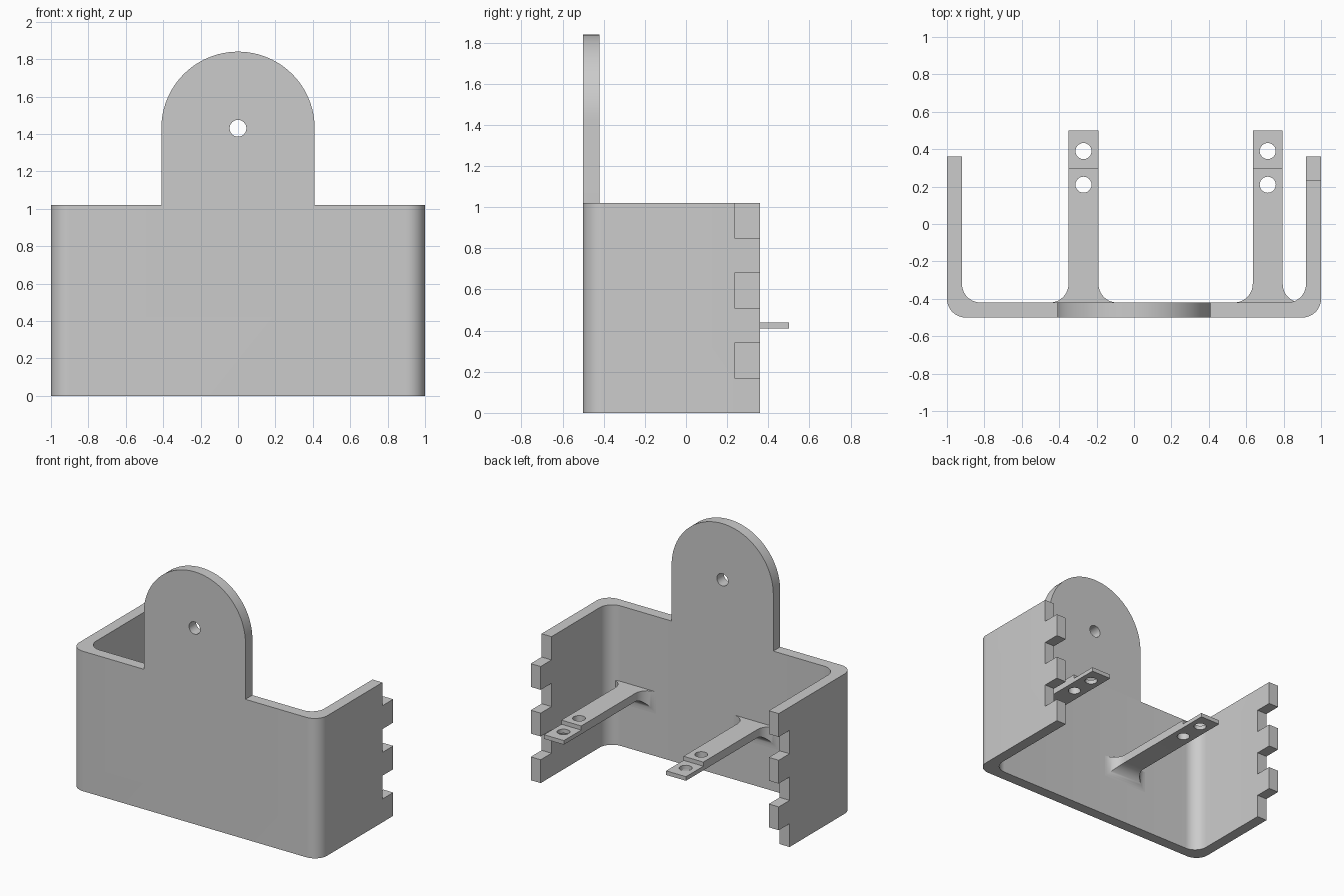
import bpy, bmesh
from math import sin, cos, pi, radians
from mathutils import Vector

if "Cube" in bpy.data.objects:
    bpy.data.objects.remove(bpy.data.objects["Cube"])

grey = bpy.data.materials.new("light grey")
grey.use_nodes = True
grey.diffuse_color = (0.6, 0.6, 0.6, 1)
grey.node_tree.nodes["Principled BSDF"].inputs["Base Color"].default_value = grey.diffuse_color

# Main sizes
FRONT, BACK, HEIGHT, THICK = -0.5, 0.36, 1.02, 0.08
INNER = FRONT + THICK
FILLET = 0.1
AXES = {"x": Vector((1, 0, 0)), "y": Vector((0, 1, 0)), "z": Vector((0, 0, 1))}


def arc(cx, cy, r, start, end, n=12):
    angles = [radians(start + (end - start) * i / n) for i in range(n + 1)]
    return [(cx + r * cos(a), cy + r * sin(a)) for a in angles]


def prism(name, points, axis, low, high):
    """Extrude a 2D outline along an axis from low to high."""
    place = {"x": lambda u, v: (low, u, v),
             "y": lambda u, v: (u, low, v),
             "z": lambda u, v: (u, v, low)}[axis]
    bm = bmesh.new()
    face = bm.faces.new([bm.verts.new(place(u, v)) for u, v in points])
    ext = bmesh.ops.extrude_face_region(bm, geom=[face])
    verts = [g for g in ext["geom"] if isinstance(g, bmesh.types.BMVert)]
    bmesh.ops.translate(bm, verts=verts, vec=AXES[axis] * (high - low))
    bmesh.ops.recalc_face_normals(bm, faces=bm.faces)
    mesh = bpy.data.meshes.new(name)
    bm.to_mesh(mesh)
    bm.free()
    mesh.materials.append(grey)
    obj = bpy.data.objects.new(name, mesh)
    bpy.context.collection.objects.link(obj)
    return obj


def box(name, x0, x1, y0, y1, z0, z1):
    return prism(name, [(x0, y0), (x1, y0), (x1, y1), (x0, y1)], "z", z0, z1)


def combine(obj, other, operation):
    """Apply a boolean and remove the helper."""
    other.hide_render = True
    mod = obj.modifiers.new("cut", "BOOLEAN")
    mod.operation, mod.object, mod.solver = operation, other, "EXACT"
    bpy.context.view_layer.objects.active = obj
    bpy.ops.object.modifier_apply(modifier=mod.name)
    bpy.data.objects.remove(other)


def smooth(obj):
    bpy.ops.object.select_all(action="DESELECT")
    obj.select_set(True)
    bpy.context.view_layer.objects.active = obj
    bpy.ops.object.shade_smooth_by_angle(angle=radians(30))


# U-shaped wall with rounded corners
side = 1 - THICK
outline = [(-1, BACK)]
outline += arc(-1 + FILLET, FRONT + FILLET, FILLET, 180, 270)
outline += arc(1 - FILLET, FRONT + FILLET, FILLET, 270, 360)
outline += [(1, BACK), (side, BACK)]
outline += arc(side - FILLET, INNER + FILLET, FILLET, 0, -90)
outline += arc(-side + FILLET, INNER + FILLET, FILLET, 270, 180)
outline += [(-side, BACK)]
wall = prism("bracket_wall", outline, "z", 0, HEIGHT)

# Rounded mounting tab rising from the front wall
TAB_R, TAB_Z = 0.41, 1.43
tab = prism("mounting_tab", [(-TAB_R, HEIGHT / 2)] + arc(0, TAB_Z, TAB_R, 180, 0, 48)
            + [(TAB_R, HEIGHT / 2)], "y", FRONT, INNER)
combine(wall, tab, "UNION")
combine(wall, prism("screw_hole", arc(0, TAB_Z, 0.045, 0, 345, 23), "y", -0.6, -0.3), "DIFFERENCE")

# Interlocking finger notches, offset between the two side walls
step = HEIGHT / 6
for i in range(6):
    low = i * step - (0.05 if i == 0 else 0)
    high = (i + 1) * step + (0.05 if i == 5 else 0)
    x0, x1 = (0.8, 1.1) if i % 2 else (-1.1, -0.8)
    combine(wall, box("notch", x0, x1, 0.235, BACK + 0.1, low, high), "DIFFERENCE")
smooth(wall)

# Support arms with filleted roots, stepped tips and two holes each
ARM_W, ARM_END, ARM_LOW, ARM_TOP, TIP_TOP = 0.08, 0.5, 0.41, 0.47, 0.44
for name, cx in (("right_arm", -0.27), ("left_arm", 0.715)):
    plan = [(cx + ARM_W, ARM_END), (cx - ARM_W, ARM_END)]
    plan += arc(cx - ARM_W - FILLET, INNER + FILLET, FILLET, 0, -90)
    plan += arc(cx + ARM_W + FILLET, INNER + FILLET, FILLET, 270, 180)
    arm = prism(name, plan, "z", ARM_LOW - 2 * FILLET, ARM_TOP)
    profile = [(ARM_END + 0.1, ARM_LOW), (ARM_END + 0.1, TIP_TOP), (0.3, TIP_TOP),
               (0.3, ARM_TOP + 0.1), (INNER - 0.1, ARM_TOP + 0.1),
               (INNER - 0.1, ARM_LOW - FILLET)]
    profile += arc(INNER + FILLET, ARM_LOW - FILLET, FILLET, 180, 90)
    combine(arm, prism("arm_profile", profile, "x", cx - 0.3, cx + 0.3), "INTERSECT")
    for y in (0.21, 0.39):
        combine(arm, prism("arm_hole", arc(cx, y, 0.043, 0, 345, 23), "z", 0.3, 0.6), "DIFFERENCE")
    smooth(arm)
